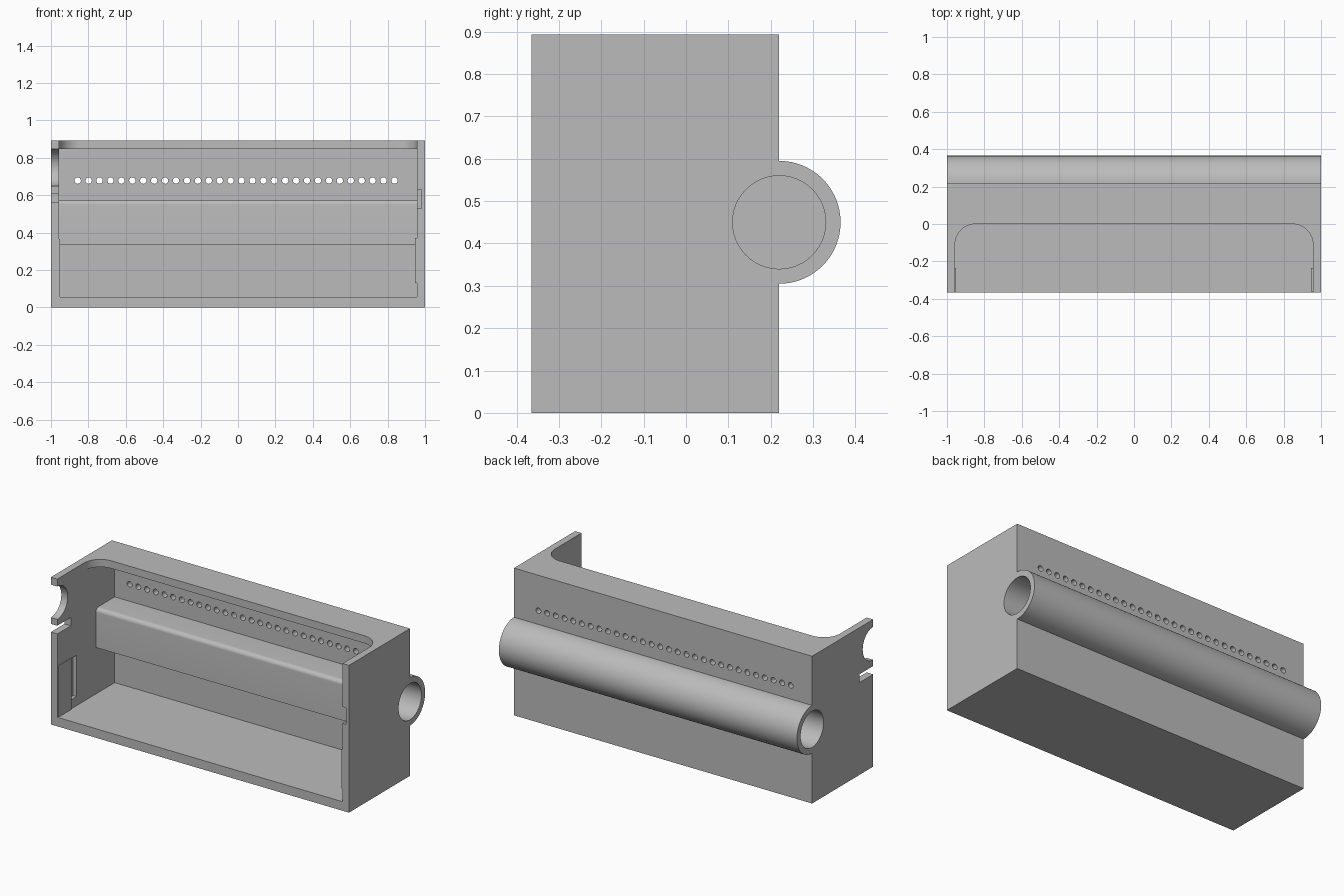
import bpy, bmesh
from math import sin, cos, pi, radians

cube = bpy.data.objects.get("Cube")
if cube:
    bpy.data.objects.remove(cube, do_unlink=True)

grey = bpy.data.materials.new("light grey")
grey.use_nodes = True
COLOUR = (0.5, 0.5, 0.5, 1)
grey.diffuse_color = COLOUR
grey.node_tree.nodes["Principled BSDF"].inputs["Base Color"].default_value = COLOUR


def arc(a, b, radius, start, end, steps):
    """Points on an arc, angles in degrees."""
    angles = [radians(start + (end - start) * i / steps) for i in range(steps + 1)]
    return [(a + radius * cos(t), b + radius * sin(t)) for t in angles]


def prism(name, outline, axis, low, high):
    """Extrude an outline along x (y,z points), y (x,z points) or z (x,y points)."""
    place = {"x": lambda a, b, h: (h, a, b),
             "y": lambda a, b, h: (a, h, b),
             "z": lambda a, b, h: (a, b, h)}[axis]
    bm = bmesh.new()
    ends = [[bm.verts.new(place(a, b, h)) for a, b in outline] for h in (low, high)]
    for ring in ends:
        bm.faces.new(ring)
    n = len(outline)
    for i in range(n):
        j = (i + 1) % n
        bm.faces.new((ends[0][i], ends[0][j], ends[1][j], ends[1][i]))
    bmesh.ops.recalc_face_normals(bm, faces=bm.faces)
    mesh = bpy.data.meshes.new(name)
    bm.to_mesh(mesh)
    bm.free()
    mesh.materials.append(grey)
    obj = bpy.data.objects.new(name, mesh)
    bpy.context.collection.objects.link(obj)
    return obj


def rect(a0, a1, b0, b1):
    return [(a0, b0), (a1, b0), (a1, b1), (a0, b1)]


FRONT, BACK, TOP = -0.365, 0.22, 0.893
INNER, TUBE_Z = 0.957, 0.45

# Housing with the tube bulging from its back
outer = [(FRONT, 0), (BACK, 0)] + arc(BACK, TUBE_Z, 0.145, -90, 90, 48)
outer += [(BACK, TOP), (FRONT, TOP)]
housing = prism("housing", outer, "x", -1, 1)

# Inner space, shaped around the ledge that carries the tube
space = [(-0.5, 0.055), (0.185, 0.055), (0.185, 0.337), (0.005, 0.337)]
space += arc(0.03, 0.55, 0.025, 180, 90, 8)
space += [(0.185, 0.575), (0.185, 0.847), (-0.5, 0.847)]
cutters = [prism("inner_space", space, "x", -INNER, INNER)]

# Top opening with rounded back corners
r = 0.11
opening = [(-INNER, -0.5), (INNER, -0.5)]
opening += arc(INNER - r, -r, r, 0, 90, 12) + arc(r - INNER, -r, r, 90, 180, 12)
cutters.append(prism("top_opening", opening, "z", 0.8, 1))

# Tube bore from both ends, closed in the middle
bore = arc(BACK, TUBE_Z, 0.11, 0, 352.5, 47)
for side in (-1, 1):
    cutters.append(prism("tube_bore", bore, "x", side * 0.04, side * 1.1))

# Row of small holes through the back wall
for i in range(30):
    hole = arc(-0.857 + i * 0.0584, 0.678, 0.017, 0, 337.5, 15)
    cutters.append(prism("back_hole", hole, "y", 0.15, 0.3))

# Right wall: round notch, slit and inner pocket
cutters.append(prism("round_notch", arc(FRONT, 0.748, 0.1, 0, 352.5, 47), "x", -1.1, -0.9))
cutters.append(prism("slit", rect(-0.5, -0.235, 0.56, 0.61), "x", -1.1, -0.9))
cutters.append(prism("right_pocket", rect(-0.235, -0.18, 0.11, 0.36), "x", -0.98, -0.9))
# Left wall: inner slot open to the front
cutters.append(prism("left_slot", rect(-0.5, -0.235, 0.53, 0.63), "x", 0.9, 0.98))

for cutter in cutters:
    cutter.hide_render = True
    mod = housing.modifiers.new(cutter.name, "BOOLEAN")
    mod.operation = "DIFFERENCE"
    mod.solver = "EXACT"
    mod.object = cutter

# Bake the cuts, then drop the cutters
graph = bpy.context.evaluated_depsgraph_get()
baked = bpy.data.meshes.new_from_object(housing.evaluated_get(graph))
housing.modifiers.clear()
housing.data = baked
for cutter in cutters:
    bpy.data.objects.remove(cutter, do_unlink=True)

# Thin raised pads inside the side walls
prism("right_pad", rect(-0.36, -0.235, 0.055, 0.365), "x", -0.965, -0.952)
prism("left_pad", rect(-0.36, -0.235, 0.13, 0.37), "x", 0.947, 0.965)

bpy.ops.object.select_all(action="DESELECT")
housing.select_set(True)
bpy.context.view_layer.objects.active = housing
bpy.ops.object.shade_smooth_by_angle(angle=pi / 6)
